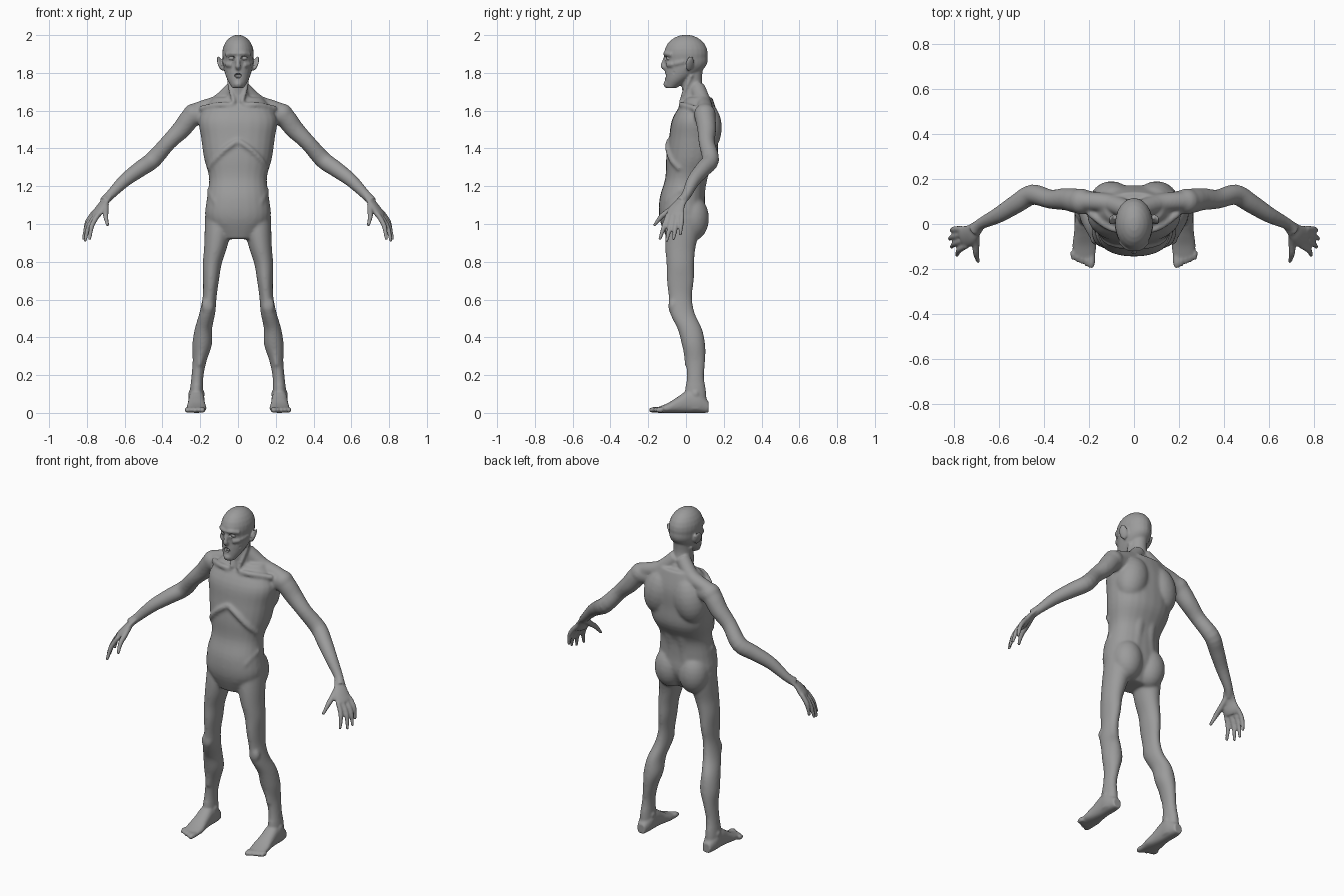
import bpy
import bmesh
import math
from mathutils import Vector, Matrix

if "Cube" in bpy.data.objects:
    bpy.data.objects.remove(bpy.data.objects["Cube"], do_unlink=True)

GREY = (.33, .33, .33, 1)
skin = bpy.data.materials.new("grey_skin")
skin.use_nodes = True
skin.diffuse_color = GREY
skin.node_tree.nodes["Principled BSDF"].inputs["Base Color"].default_value = GREY

SIDES = 24
STEPS = 4
X_AXIS, Y_AXIS, Z_AXIS = Matrix.Identity(3)


def append(target, part, paired):
    """Move a part into the target, with its mirror image when paired."""
    mesh = bpy.data.meshes.new("part")
    part.to_mesh(mesh)
    part.free()
    target.from_mesh(mesh)
    if paired:
        mesh.transform(Matrix.Scale(-1, 4, X_AXIS))
        target.from_mesh(mesh)
    bpy.data.meshes.remove(mesh)


def spline(rows):
    """Pass a smooth curve through rows of centre and radii."""
    rows = [Vector(row) for row in rows]
    result = []
    for i in range(len(rows) - 1):
        before, start = rows[max(i - 1, 0)], rows[i]
        end, after = rows[i + 1], rows[min(i + 2, len(rows) - 1)]
        for step in range(STEPS):
            t = step / STEPS
            linear = (end - before) * t
            square = (before * 2 - start * 5 + end * 4 - after) * t ** 2
            cubic = (start * 3 - before - end * 3 + after) * t ** 3
            result.append(start + (linear + square + cubic) / 2)
    return result + [rows[-1]]


def power_of(value, exponent):
    return math.copysign(abs(value) ** exponent, value)


def loft(target, rows, paired=False, across=X_AXIS, axis=None, square=1.0):
    """Skin rows of x, y, z, wide radius, thin radius into a closed tube."""
    part = bmesh.new()
    path = spline(rows)
    rings = []
    for i, row in enumerate(path):
        centre = Vector(row[:3])
        ahead, behind = path[min(i + 1, len(path) - 1)], path[max(i - 1, 0)]
        tangent = axis or (Vector(ahead[:3]) - Vector(behind[:3])).normalized()
        side = (across - tangent * across.dot(tangent)).normalized()
        thin = tangent.cross(side)
        ring = []
        for k in range(SIDES):
            angle = math.tau * k / SIDES
            u = power_of(math.cos(angle), square) * row[3]
            v = power_of(math.sin(angle), square) * row[4]
            ring.append(part.verts.new(centre + side * u + thin * v))
        rings.append(ring)
    for low, high in zip(rings, rings[1:]):
        for k in range(SIDES):
            n = (k + 1) % SIDES
            part.faces.new((low[k], low[n], high[n], high[k]))
    part.faces.new(rings[0])
    part.faces.new(rings[-1])
    append(target, part, paired)


def spaced(start, end, count):
    return [start + (end - start) * i / (count - 1) for i in range(count)]


def column(target, bottom, top, y, wide, deep, x=None, square=1.0):
    """Upright loft through evenly spaced level sections."""
    rows = zip(x or [0] * len(y), y, spaced(bottom, top, len(y)), wide, deep)
    loft(target, rows, paired=x is not None, axis=Z_AXIS, square=square)


def limb(target, points, radii, flat=1.0, paired=True):
    """Tube along points, its breadth lying mostly front to back."""
    rows = [(*p, r, r * flat) for p, r in zip(points, radii)]
    loft(target, rows, paired, across=Vector((.3, 1, .2)))


def cord(target, radius, *points):
    """Paired tube of even thickness, for bones, tendons and muscles."""
    limb(target, points, [radius] * len(points))


def lump(target, centre, radii, paired=True, tilt=0, turn=0):
    part = bmesh.new()
    spin = Matrix.Rotation(turn, 4, "Z") @ Matrix.Rotation(tilt, 4, "Y")
    place = Matrix.Translation(centre) @ spin @ Matrix.Diagonal((*radii, 1))
    bmesh.ops.create_uvsphere(part, u_segments=SIDES, v_segments=SIDES // 2, radius=1, matrix=place)
    append(target, part, paired)


def finish(name, bm):
    bmesh.ops.recalc_face_normals(bm, faces=bm.faces)
    mesh = bpy.data.meshes.new(name)
    bm.to_mesh(mesh)
    bm.free()
    mesh.materials.append(skin)
    mesh.shade_smooth()
    obj = bpy.data.objects.new(name, mesh)
    bpy.context.scene.collection.objects.link(obj)
    return obj


body = bmesh.new()

# Trunk from crotch to shoulder line
column(body, .92, 1.67, square=.88,
       y=(-.03, -.02, -.02, 0, .03, .04, .05, .07),
       wide=(.09, .17, .165, .153, .18, .195, .205, .13),
       deep=(.07, .12, .12, .11, .135, .13, .12, .07))
# Shoulder blades, back muscles, buttocks
lump(body, (.1, .1, 1.51), (.095, .09, .14), tilt=-.2)
cord(body, .04, (.05, .13, 1.52), (.04, .1, 1.35), (.04, .065, 1.2), (.05, .06, 1.1))
lump(body, (.08, .035, 1.03), (.088, .087, .12))
# Lower rib arch, hip bones, collar bones
cord(body, .016, (0, -.09, 1.44), (.06, -.095, 1.4), (.12, -.075, 1.34), (.15, -.03, 1.29))
cord(body, .018, (.15, -.02, 1.18), (.12, -.095, 1.12), (.06, -.11, 1))
cord(body, .016, (.02, -.02, 1.625), (.1, -.02, 1.63), (.2, .05, 1.61))
# Neck, its slope to the shoulders and its tendons
column(body, 1.64, 1.82, y=(.06, .04, .03, .03), wide=(.08, .055, .05, .05), deep=(.08, .06, .055, .06))
cord(body, .042, (.02, .06, 1.72), (.1, .09, 1.645), (.18, .1, 1.615), (.25, .1, 1.59))
cord(body, .012, (.05, .03, 1.79), (.04, 0, 1.72), (.02, -.03, 1.64))

# Skull and jaw
lump(body, (0, 0, 1.9), (.084, .116, .102), paired=False)
column(body, 1.72, 1.92,
       y=(-.08, -.05, -.02, 0, 0, 0),
       wide=(.03, .055, .07, .078, .08, .07),
       deep=(.03, .06, .09, .108, .115, .1))
# Brow, nose, cheekbones, lips, chin, ears
cord(body, .011, (0, -.109, 1.9), (.03, -.107, 1.903), (.062, -.075, 1.895))
limb(body, [(0, -.105, 1.89), (0, -.12, 1.85), (0, -.12, 1.835), (0, -.11, 1.82)],
     [.01, .011, .015, .01], paired=False)
cord(body, .014, (.03, -.097, 1.842), (.057, -.07, 1.845), (.072, -.01, 1.86))
cord(body, .008, (0, -.105, 1.805), (.028, -.092, 1.785), (0, -.105, 1.765))
lump(body, (0, -.1, 1.74), (.024, .02, .02), paired=False)
lump(body, (.094, .02, 1.85), (.01, .025, .043), tilt=.35, turn=.5)

# Arm from shoulder to wrist
lump(body, (.235, .1, 1.58), [.058] * 3)
limb(body, [(.16, .09, 1.58), (.24, .1, 1.57), (.3, .11, 1.5), (.37, .11, 1.43), (.45, .13, 1.34),
            (.52, .09, 1.29), (.6, .04, 1.23), (.68, 0, 1.15), (.71, -.03, 1.12)],
     [.05, .055, .05, .042, .045, .042, .035, .025, .025])
# Palm and thumb
limb(body, [(.68, 0, 1.15), (.72, -.04, 1.1), (.745, -.055, 1.06), (.76, -.06, 1.04)],
     [.025, .04, .05, .045], flat=.4)
limb(body, [(.7, -.03, 1.12), (.7, -.09, 1.07), (.7, -.13, 1.04), (.69, -.17, .99)],
     [.016, .016, .014, .008])
# Fingers fanned from index to little
for share in spaced(0, 1, 4):
    bulge = math.sin(math.pi * share) * Vector((.02, 0, -.02))
    root = Vector((.74, -.095, 1.05)).lerp((.765, -.02, 1.06), share)
    tip = Vector((.785, -.14, .915)).lerp((.81, -.03, .94), share) + bulge
    knuckle = root.lerp(tip, .45) + X_AXIS * .014
    limb(body, [root, knuckle, tip], [.013, .0135, .008])

# Leg from heel to hip
column(body, .02, 1.04,
       x=(.22, .22, .215, .203, .19, .183, .162, .15, .143, .137, .12, .107, .1),
       y=(.05, .05, .05, .05, .04, .02, -.02, -.03, -.03, -.03, -.03, -.02, -.01),
       wide=(.04, .036, .032, .037, .052, .046, .042, .037, .042, .05, .06, .07, .075),
       deep=(.06, .057, .046, .052, .062, .065, .066, .062, .072, .073, .08, .09, .09))
# Kneecap, shin and ankle knobs
lump(body, (.16, -.07, .565), (.034, .024, .045))
cord(body, .016, (.165, -.055, .5), (.185, -.01, .4), (.205, .01, .25))
for x in (.19, .25):
    lump(body, (x, .05, .1), (.014, .02, .02))
# Foot with its sole on the ground
lengths = spaced(.12, -.15, 6)
loft(body, [(.22, y, half, wide, half) for y, wide, half in zip(
    lengths, (.026, .042, .043, .046, .053, .047), (.03, .055, .06, .043, .026, .015))],
     paired=True, axis=Y_AXIS, square=.85)
# Toes shortening outward from the big toe
for toe, x in enumerate(spaced(.19, .27, 5)):
    size = .012 if toe else .017
    tip = toe * .009 - .195
    loft(body, [(x, -.12, .016, size, .014), (x, tip + .02, .016, size, .015),
                (x, tip, .012, size / 2, .008)], paired=True)

# Hollows for eyes, cheeks and mouth
hollows = bmesh.new()
lump(hollows, (.035, -.113, 1.877), (.021, .022, .013))
lump(hollows, (.074, -.085, 1.8), (.02, .035, .024))
lump(hollows, (0, -.11, 1.785), (.019, .025, .013), paired=False)
cutter = finish("face_hollows", hollows)
cutter.hide_render = True

# Fuse all the parts into one skin
figure = finish("body", body)
bpy.context.view_layer.objects.active = figure
fuse = figure.modifiers.new("fuse", "REMESH")
fuse.mode = "VOXEL"
fuse.voxel_size = .006
bpy.ops.object.modifier_apply(modifier=fuse.name)

# Blend the muscles of trunk and legs, then carve the face and soften all
muscles = figure.vertex_groups.new(name="muscles")
muscles.add([v.index for v in figure.data.vertices
             if abs(v.co.x) < .32 and .15 < v.co.z < 1.68], 1, "REPLACE")
relax = figure.modifiers.new("relax", "SMOOTH")
relax.vertex_group = muscles.name
relax.iterations = 16
soften = figure.modifiers.new("soften", "SMOOTH")
soften.iterations = 4
carve = figure.modifiers.new("carve", "BOOLEAN")
carve.operation = "DIFFERENCE"
carve.solver = "EXACT"
carve.object = cutter
blend = figure.modifiers.new("blend", "SMOOTH")
blend.iterations = 2
for modifier in list(figure.modifiers):
    bpy.ops.object.modifier_apply(modifier=modifier.name)
bpy.data.objects.remove(cutter, do_unlink=True)
figure.data.shade_smooth()

# Eyeballs and teeth
eyes = bmesh.new()
lump(eyes, (.034, -.088, 1.877), (.016, .016, .014))
finish("eyes", eyes)
teeth = bmesh.new()
for x in (.004, .011):
    for z in (1.775, 1.795):
        lump(teeth, (x, -.097, z), (.003, .004, .006))
finish("teeth", teeth)
